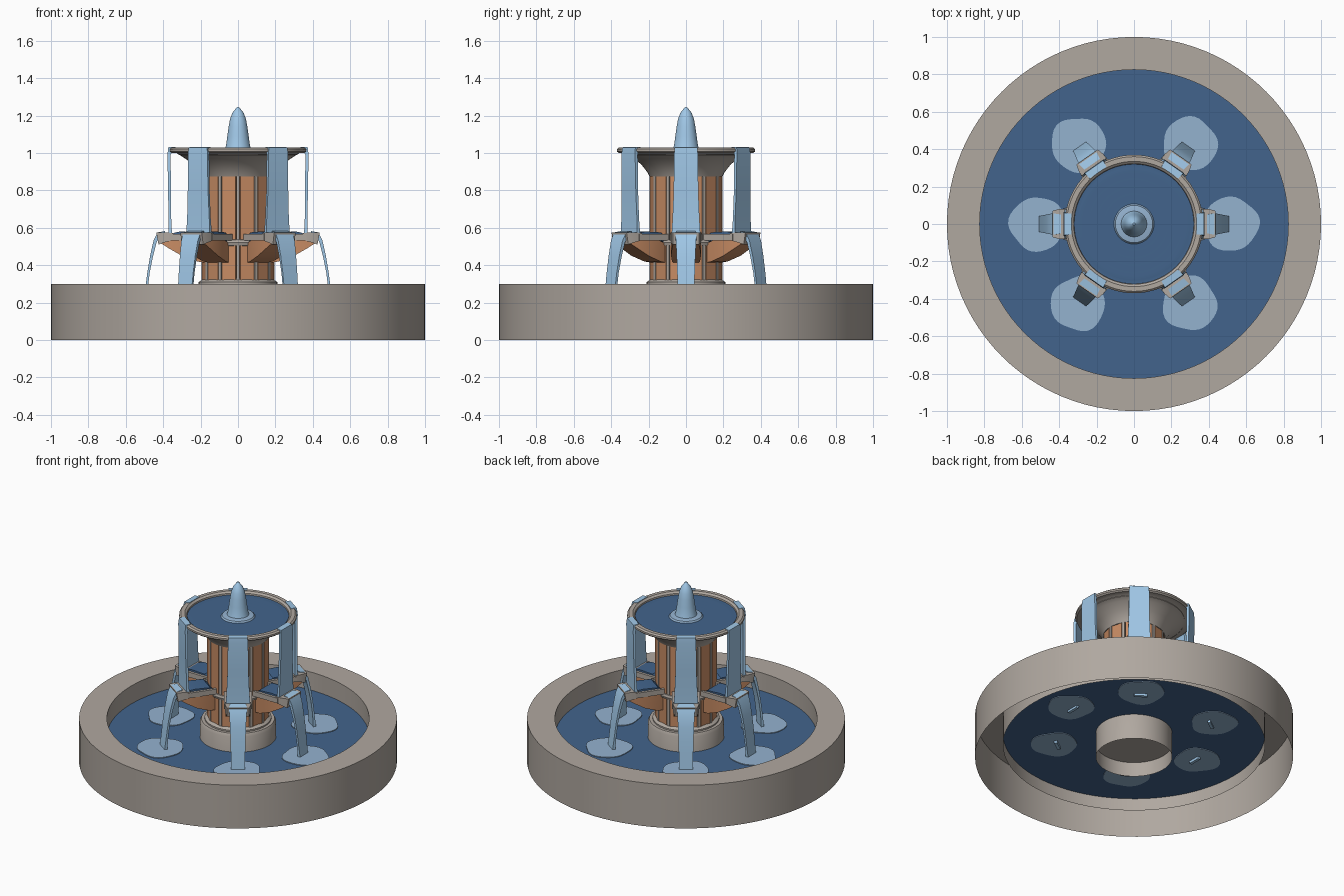
import bpy, bmesh, math, random
from mathutils import Matrix, Vector

if "Cube" in bpy.data.objects:
    bpy.data.objects.remove(bpy.data.objects["Cube"])

random.seed(4)


def material(name, r, g, b):
    def lin(c):
        c /= 255
        return c / 12.92 if c <= 0.04045 else ((c + 0.055) / 1.055) ** 2.4
    m = bpy.data.materials.new(name)
    m.diffuse_color = (lin(r), lin(g), lin(b), 1)
    m.use_nodes = True
    m.node_tree.nodes["Principled BSDF"].inputs["Base Color"].default_value = m.diffuse_color
    return m


STONE = material("stone", 176, 168, 160)
CLAY = material("terracotta", 200, 140, 100)
POOL = material("deep_water", 66, 100, 140)
JET = material("falling_water", 163, 203, 235)
FOAM = material("foam", 148, 178, 207)


def finish(name, bm, mat, smooth=True):
    bmesh.ops.remove_doubles(bm, verts=bm.verts, dist=1e-5)
    bmesh.ops.recalc_face_normals(bm, faces=bm.faces)
    me = bpy.data.meshes.new(name)
    bm.to_mesh(me)
    bm.free()
    me.materials.append(mat)
    ob = bpy.data.objects.new(name, me)
    bpy.context.collection.objects.link(ob)
    if smooth:
        bpy.ops.object.select_all(action='DESELECT')
        ob.select_set(True)
        bpy.context.view_layer.objects.active = ob
        bpy.ops.object.shade_smooth_by_angle(angle=math.radians(35))
    return ob


def revolve(name, profile, mat, n=72):
    """Spin a list of (radius, z) points about the z axis."""
    bm = bmesh.new()
    vs = [bm.verts.new((r, 0, z)) for r, z in profile]
    es = [bm.edges.new(p) for p in zip(vs, vs[1:])]
    bmesh.ops.spin(bm, geom=vs + es, axis=(0, 0, 1), cent=(0, 0, 0),
                   angle=2 * math.pi, steps=n, use_merge=True)
    return finish(name, bm, mat)


def loft(name, stations, mat, angle):
    """Box-section strip; a station is (r_top, z_top, r_bottom, z_bottom, half_width)."""
    bm = bmesh.new()
    rings = [[bm.verts.new(p) for p in ((ra, -w, za), (ra, w, za), (rb, w, zb), (rb, -w, zb))]
             for ra, za, rb, zb, w in stations]
    for a, b in zip(rings, rings[1:]):
        for i in range(4):
            j = (i + 1) % 4
            bm.faces.new((a[i], a[j], b[j], b[i]))
    bm.faces.new(rings[0])
    bm.faces.new(rings[-1])
    bm.transform(Matrix.Rotation(angle, 4, 'Z'))
    return finish(name, bm, mat)


def box(name, size, centre, mat, angle):
    bm = bmesh.new()
    bmesh.ops.create_cube(bm, size=1)
    bm.transform(Matrix.Rotation(angle, 4, 'Z') @ Matrix.Translation(Vector(centre))
                 @ Matrix.Diagonal((*size, 1)))
    return finish(name, bm, mat, False)


# Lower basin: wall open underneath, and its sheet of water
revolve("basin_wall", [(1, 0), (1, 0.3), (0.825, 0.3), (0.825, 0.09)], STONE, 96)
revolve("basin_water", [(0.825, 0.175), (0.235, 0.175)], POOL, 96)

# Pedestal drum, open underneath
revolve("pedestal_base", [(0.24, 0.0), (0.24, 0.28), (0.23, 0.3), (0, 0.3)], STONE)
revolve("pedestal_floor", [(0.24, 0.1), (0, 0.1)], STONE)

# Column with terracotta panels and stone ribs
revolve("column_core", [(0.17, 0.29), (0.17, 0.9)], STONE, 48)
revolve("column_foot", [(0.21, 0.29), (0.21, 0.31), (0.18, 0.33)], STONE, 48)
revolve("column_band", [(0.17, 0.5), (0.2, 0.505), (0.205, 0.52), (0.2, 0.535), (0.17, 0.54)], STONE, 48)
for i in range(12):
    a = math.radians(15 + 30 * i)
    box("column_panel", (0.04, 0.074, 0.57), (0.17, 0, 0.595), CLAY, a)
    box("column_rib", (0.03, 0.018, 0.58), (0.18, 0, 0.59), STONE, a + math.radians(15))

# Upper bowl, its rippled water and central jet
revolve("upper_bowl", [(0.16, 0.87), (0.195, 0.875), (0.205, 0.895), (0.24, 0.94), (0.29, 0.975),
                       (0.33, 1.0), (0.36, 1.0), (0.37, 1.008), (0.37, 1.02), (0.36, 1.029),
                       (0.335, 1.029), (0.322, 1.018), (0.318, 0.99)], STONE)
revolve("upper_water", [(0.32, 1.008)] + [(0.3 - 0.02 * k, 1.007 + 0.004 * (k % 2)) for k in range(14)]
        + [(0, 1.008)], POOL)
revolve("jet_foam", [(0.11, 1.005), (0.1, 1.018), (0.07, 1.024), (0, 1.026)], FOAM, 32)
revolve("central_jet", [(0.075, 1.005), (0.064, 1.04), (0.057, 1.09), (0.05, 1.14), (0.043, 1.18),
                        (0.03, 1.215), (0.014, 1.235), (0.006, 1.245), (0, 1.246)], JET, 32)

# Six spout arms, each with its own falls and foam patch
for deg in (0, 55, 125, 180, 235, 305):
    a = math.radians(deg)
    # terracotta trough
    loft("spout_trough", [(0.16, 0.51, 0.16, 0.41, 0.06), (0.22, 0.53, 0.22, 0.42, 0.075),
                          (0.3, 0.545, 0.3, 0.45, 0.08), (0.36, 0.555, 0.37, 0.49, 0.075),
                          (0.42, 0.56, 0.425, 0.525, 0.065)], CLAY, a)
    # stone rims and outer lip
    for side in (-1, 1):
        box("spout_rim", (0.19, 0.018, 0.035), (0.27, side * 0.078, 0.55), STONE, a)
    loft("spout_lip", [(0.345, 0.572, 0.36, 0.53, 0.083), (0.4, 0.575, 0.4, 0.52, 0.08),
                       (0.437, 0.575, 0.425, 0.51, 0.07)], STONE, a)
    # water lying in the trough
    loft("spout_water", [(0.18, 0.55, 0.18, 0.52, 0.06), (0.21, 0.575, 0.21, 0.53, 0.068),
                         (0.31, 0.58, 0.31, 0.53, 0.068), (0.345, 0.572, 0.345, 0.53, 0.06)], POOL, a)
    # sheet from the upper bowl
    loft("upper_fall", [(0.335, 1.033, 0.335, 1.022, 0.055), (0.373, 1.03, 0.352, 1.01, 0.06),
                        (0.377, 0.99, 0.36, 0.99, 0.064), (0.374, 0.8, 0.359, 0.8, 0.066),
                        (0.371, 0.65, 0.357, 0.65, 0.072), (0.373, 0.565, 0.353, 0.565, 0.077)], JET, a)
    # curved sheet from the spout to the basin
    loft("lower_fall", [(0.39, 0.582, 0.39, 0.57, 0.05), (0.43, 0.575, 0.415, 0.56, 0.057),
                        (0.452, 0.53, 0.436, 0.52, 0.054), (0.47, 0.45, 0.455, 0.445, 0.05),
                        (0.485, 0.36, 0.472, 0.36, 0.047), (0.496, 0.27, 0.483, 0.27, 0.045),
                        (0.51, 0.155, 0.49, 0.155, 0.042)], JET, a)
    # irregular foam patch
    bm = bmesh.new()
    p, q = random.uniform(0, 6), random.uniform(0, 6)
    cx, cy = 0.52 * math.cos(a), 0.52 * math.sin(a)
    ring = []
    for k in range(36):
        t = k * math.pi / 18
        r = 0.145 + 0.006 * math.sin(3 * t + p) + 0.004 * math.sin(5 * t + q)
        ring.append(bm.verts.new((cx + r * math.cos(t), cy + r * math.sin(t), 0.171)))
    face = bm.faces.new(ring)
    ext = bmesh.ops.extrude_face_region(bm, geom=[face], use_keep_orig=True)
    for v in ext["geom"]:
        if isinstance(v, bmesh.types.BMVert):
            v.co.z = 0.18
    finish("foam_patch", bm, FOAM, False)
